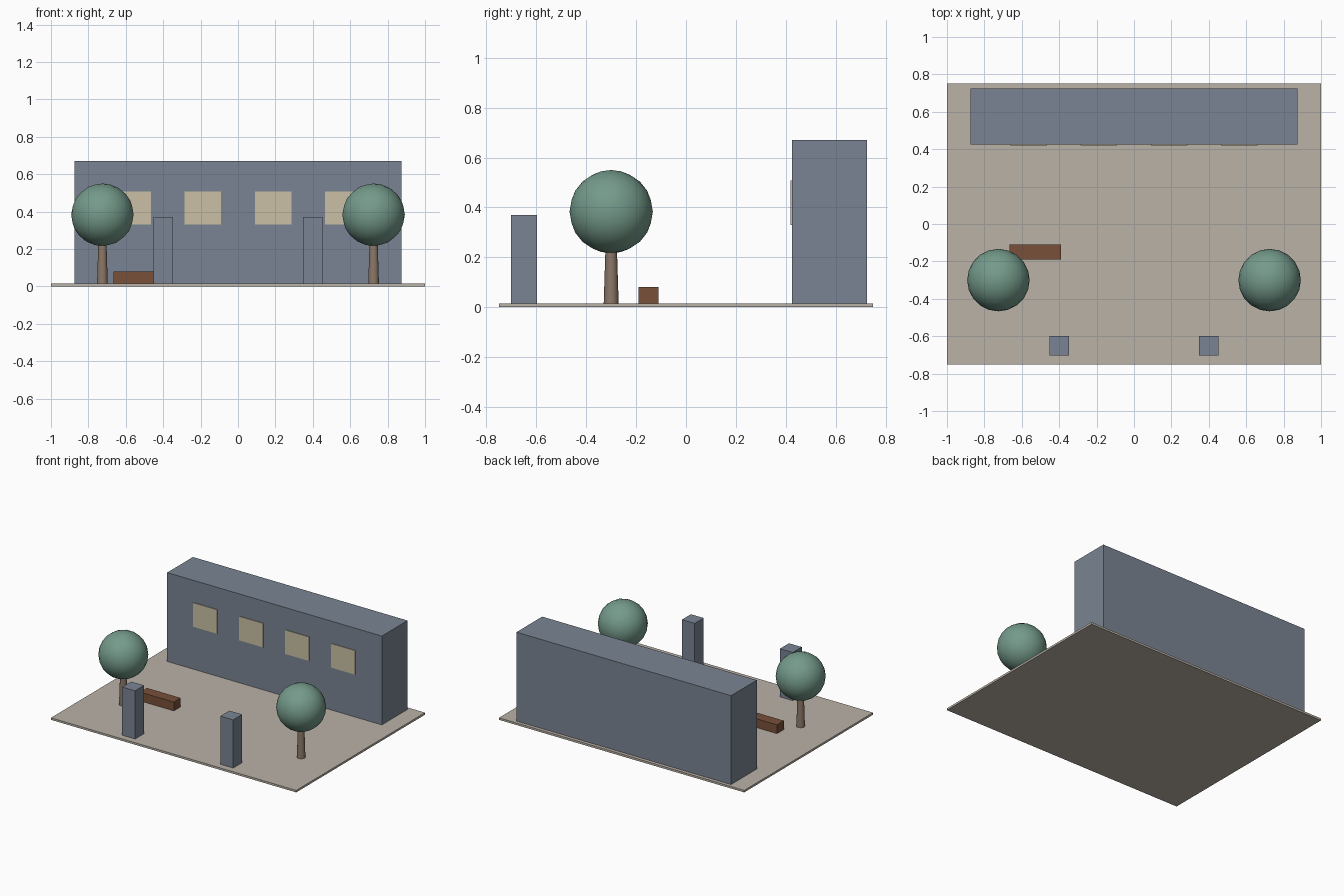
import bpy

cube = bpy.data.objects.get("Cube")
if cube:
    bpy.data.objects.remove(cube, do_unlink=True)


def material(name, rgb):
    """Flat material from sRGB 0-255 values, stored as linear."""
    lin = [((c / 255 + 0.055) / 1.055) ** 2.4 for c in rgb]
    mat = bpy.data.materials.new(name)
    mat.use_nodes = True
    mat.diffuse_color = (*lin, 1)
    bsdf = mat.node_tree.nodes["Principled BSDF"]
    bsdf.inputs["Base Color"].default_value = (*lin, 1)
    bsdf.inputs["Roughness"].default_value = 0.8
    return mat


PAVING = material("paving", (186, 178, 167))
WALL = material("blue_grey_wall", (122, 132, 147))
GLASS = material("warm_window", (202, 192, 165))
WOOD = material("bench_wood", (120, 80, 56))
BARK = material("bark", (139, 119, 103))
LEAF = material("foliage", (116, 154, 138))


def finish(name, mat):
    obj = bpy.context.object
    obj.name = obj.data.name = name
    obj.data.materials.append(mat)
    return obj


def box(name, mat, x, y, z):
    """Box from (min, max) pairs on each axis."""
    spans = (x, y, z)
    bpy.ops.mesh.primitive_cube_add(size=1, location=[(a + b) / 2 for a, b in spans])
    bpy.context.object.scale = [b - a for a, b in spans]
    bpy.ops.object.transform_apply(location=False, rotation=False, scale=True)
    return finish(name, mat)


GROUND = 0.015

# Ground slab and main block
box("plaza_slab", PAVING, (-1, 1), (-0.75, 0.75), (0, GROUND))
box("building", WALL, (-0.875, 0.875), (0.425, 0.725), (GROUND, 0.67))

# Row of thin window plates on the front wall
for i in range(4):
    x = (i - 1.5) * 0.375
    box(f"window_{i + 1}", GLASS, (x - 0.0975, x + 0.0975), (0.42, 0.426), (0.33, 0.507))

# Bench
box("bench", WOOD, (-0.665, -0.39), (-0.19, -0.11), (GROUND, 0.08))

# Gate pillars and trees, one of each per side
for side, s in (("left", 1), ("right", -1)):
    x = 0.4 * s
    box(f"{side}_gate_pillar", WALL, (x - 0.0525, x + 0.0525), (-0.7025, -0.5975), (GROUND, 0.37))

    tx, ty = 0.725 * s, -0.3
    bpy.ops.mesh.primitive_cone_add(vertices=10, radius1=0.03, radius2=0.022,
                                    depth=0.25, location=(tx, ty, GROUND + 0.125))
    finish(f"{side}_tree_trunk", BARK)
    bpy.ops.object.shade_smooth_by_angle(angle=0.8)
    bpy.ops.mesh.primitive_ico_sphere_add(subdivisions=3, radius=0.167, location=(tx, ty, 0.383))
    finish(f"{side}_tree_crown", LEAF)
    bpy.ops.object.shade_smooth()
